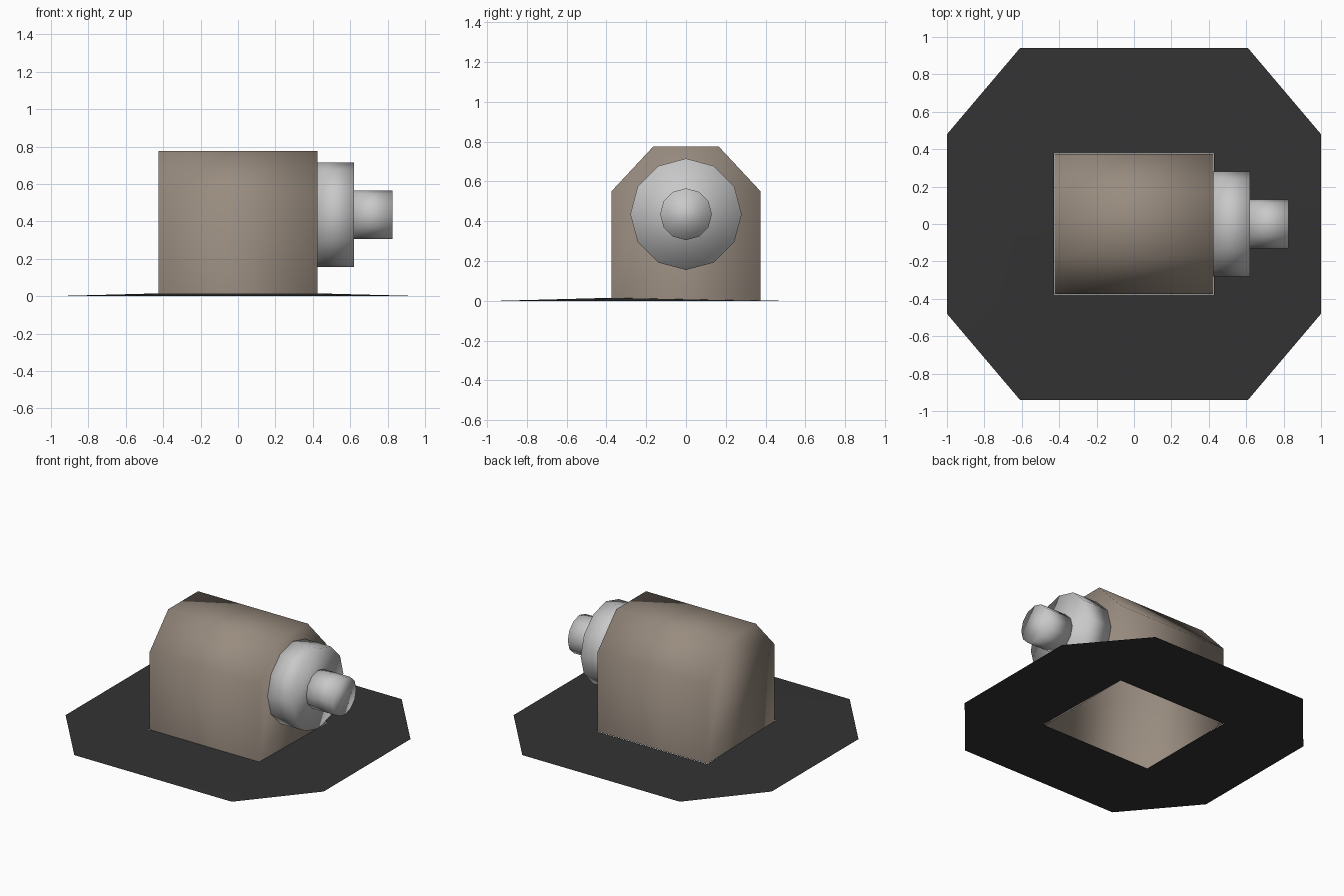
import bpy
import bmesh
from math import pi, sin, cos

cube = bpy.data.objects.get("Cube")
if cube:
    bpy.data.objects.remove(cube, do_unlink=True)


def material(name, rgb):
    mat = bpy.data.materials.new(name)
    mat.use_nodes = True
    color = (*rgb, 1)
    mat.diffuse_color = color
    mat.node_tree.nodes["Principled BSDF"].inputs["Base Color"].default_value = color
    return mat


def finish(bm, name, mat):
    """Turn a bmesh into a smooth-shaded object."""
    for face in bm.faces:
        face.smooth = True
    mesh = bpy.data.meshes.new(name)
    bm.to_mesh(mesh)
    bm.free()
    mesh.materials.append(mat)
    obj = bpy.data.objects.new(name, mesh)
    bpy.context.collection.objects.link(obj)
    return obj


def prism(name, profile, x0, x1, mat, open_bottom=False):
    """Extrude a counter-clockwise (y, z) profile along x."""
    bm = bmesh.new()
    ends = [[bm.verts.new((x, y, z)) for y, z in profile] for x in (x0, x1)]
    left, right = ends
    n = len(profile)
    for i in range(n):
        if open_bottom and i == n - 1:
            continue
        j = (i + 1) % n
        bm.faces.new((left[i], left[j], right[j], right[i]))
    bm.faces.new(right)
    bm.faces.new(left[::-1])
    bmesh.ops.recalc_face_normals(bm, faces=bm.faces[:])
    return finish(bm, name, mat)


def circle(radius, height, sides=12):
    angles = [2 * pi * i / sides for i in range(sides)]
    return [(radius * cos(a), height + radius * sin(a)) for a in angles]


taupe = material("warm taupe", (0.319, 0.263, 0.214))
silver = material("silver grey", (0.58, 0.58, 0.58))
charcoal = material("charcoal", (0.033, 0.033, 0.033))

# Housing: chamfered top, hollow and open underneath
half_x, half_y = 0.425, 0.375
housing = [(half_y, 0), (half_y, 0.55), (0.165, 0.775),
           (-0.165, 0.775), (-half_y, 0.55), (-half_y, 0)]
prism("housing", housing, -half_x, half_x, taupe, open_bottom=True)

# Round flange and shaft on the left end
axis = 0.435
prism("flange", circle(0.28, axis), half_x, 0.62, silver)
prism("shaft", circle(0.13, axis), 0.62, 0.825, silver)

# Thin octagonal ground plate around the housing, lifted a little at its front
bm = bmesh.new()
quarter = [(1, -0.48), (1, 0.48), (0.61, 0.94), (-0.61, 0.94)]
outer = [bm.verts.new((s * x, s * y, 0)) for s in (1, -1) for x, y in quarter]
ix, iy = half_x + 0.003, half_y + 0.003
inner = [bm.verts.new((sx * ix, sy * iy, 0.015 if sy < 0 else 0))
         for sx, sy in ((1, -1), (1, 1), (-1, 1), (-1, -1))]
for k in range(4):
    a, b, c = outer[2 * k], outer[2 * k + 1], outer[(2 * k + 2) % 8]
    near, far = inner[k], inner[(k + 1) % 4]
    bm.faces.new((a, b, far, near))
    bm.faces.new((b, c, far))
finish(bm, "ground_plate", charcoal)
